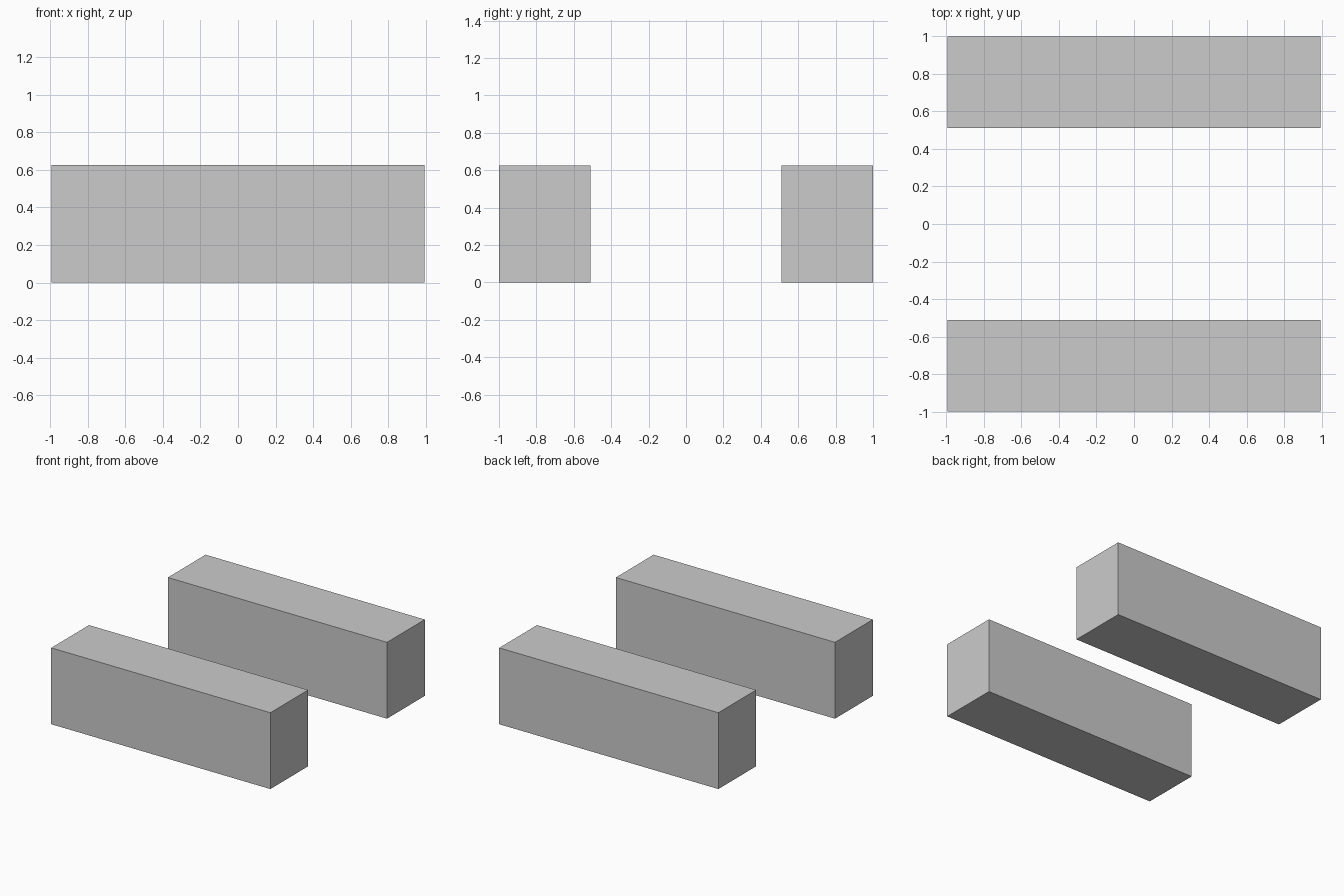
import bpy

if "Cube" in bpy.data.objects:
    bpy.data.objects.remove(bpy.data.objects["Cube"])

LENGTH, HEIGHT = 1.988, 0.626
Y_INNER, Y_OUTER = 0.511, 1.0


def block(name, side):
    """Rectangular block on one side of the centre gap."""
    y = side * (Y_INNER + Y_OUTER) / 2
    bpy.ops.mesh.primitive_cube_add(size=1, location=(0, y, HEIGHT / 2))
    ob = bpy.context.object
    ob.name = name
    ob.scale = (LENGTH, Y_OUTER - Y_INNER, HEIGHT)
    bpy.ops.object.transform_apply(location=False, rotation=False, scale=True)


# Two parallel blocks, mirrored about y = 0
for name, side in (("front_block", -1), ("back_block", 1)):
    block(name, side)
